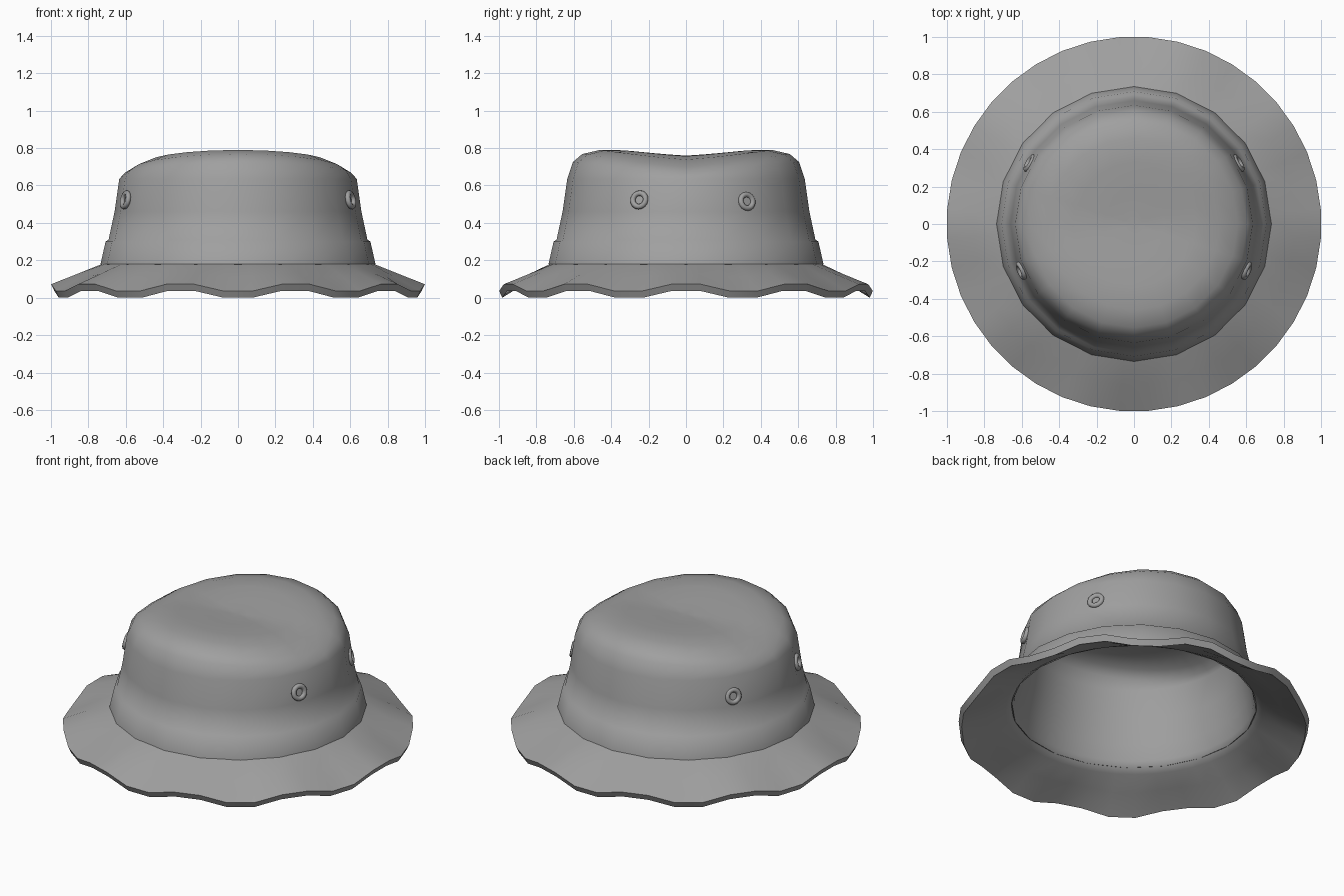
import bpy, bmesh, math
from mathutils import Vector

cube = bpy.data.objects.get("Cube")
if cube:
    bpy.data.objects.remove(cube, do_unlink=True)

cloth = bpy.data.materials.new("grey_cloth")
cloth.use_nodes = True
GREY = (0.35, 0.35, 0.35, 1)
cloth.diffuse_color = GREY
cloth.node_tree.nodes["Principled BSDF"].inputs["Base Color"].default_value = GREY


def finish(obj, angle):
    obj.data.materials.append(cloth)
    bpy.ops.object.select_all(action="DESELECT")
    obj.select_set(True)
    bpy.context.view_layer.objects.active = obj
    bpy.ops.object.shade_smooth_by_angle(angle=math.radians(angle))


def loft(name, profile, sides, offset, cap):
    """Lathe a profile of functions angle -> (radius, height).

    The ring at index cap is closed with a fan: -1 faces up, 0 faces down.
    """
    bm = bmesh.new()
    rings = []
    for point in profile:
        ring = []
        for i in range(sides):
            a = (i + offset) * math.tau / sides
            r, z = point(a)
            ring.append(bm.verts.new((r * math.cos(a), r * math.sin(a), z)))
        rings.append(ring)
    for low, high in zip(rings, rings[1:]):
        for i in range(sides):
            j = (i + 1) % sides
            bm.faces.new((low[i], low[j], high[j], high[i]))
    ring = rings[cap] if cap else rings[0][::-1]
    centre = bm.verts.new((0, 0, sum(v.co.z for v in ring) / sides))
    for i in range(sides):
        bm.faces.new((ring[i], ring[(i + 1) % sides], centre))
    mesh = bpy.data.meshes.new(name)
    bm.to_mesh(mesh)
    bm.free()
    obj = bpy.data.objects.new(name, mesh)
    bpy.context.collection.objects.link(obj)
    return obj


def flat(r, z):
    return lambda a: (r, z)


def creased(r, side_z, end_z, drop=0.0):
    """Crown ring whose height differs between the sides and front/back."""
    return lambda a: (r, side_z + (end_z - side_z) * abs(math.sin(a)) ** 1.2 - drop)


def wavy(r, z, height):
    """Brim ring with ten waves, low at the front and back."""
    return lambda a: (r, z + height * (0.5 + 0.5 * math.cos(10 * a) / math.cos(math.pi / 4)))


# Crown: sweatband, ledge, walls and pinched top
top = [(0.605, 0.668, 0.725), (0.555, 0.698, 0.768), (0.46, 0.738, 0.79),
       (0.33, 0.757, 0.788), (0.16, 0.76, 0.771), (0.05, 0.759, 0.762)]
walls = [(0.692, 0.31), (0.66, 0.46), (0.635, 0.635)]
crown = [flat(0.70, 0.165), flat(0.735, 0.18), flat(0.708, 0.30)]
crown += [flat(r, z) for r, z in walls]
crown += [creased(*row) for row in top]
finish(loft("crown", crown, 20, 0, -1), 65)

# Brim and lining: ceiling, inner walls, underside, rim and upper side
T = 0.025
brim = [creased(r - T * r, s, e, T) for r, s, e in reversed(top)]
brim += [flat(r - T, z - T / 2) for r, z in reversed(walls)]
brim += [flat(0.685, 0.2), flat(0.70, 0.168), flat(0.735, 0.142),
         wavy(0.85, 0.084, 0.016), wavy(0.985, 0.0, 0.036),
         wavy(1.002, 0.036, 0.036), wavy(0.86, 0.112, 0.016),
         flat(0.725, 0.182), flat(0.69, 0.195)]
finish(loft("brim_and_lining", brim, 40, 0.5, 0), 48)

# Eyelets: two on each side of the crown
for side, label in ((1, "left"), (-1, "right")):
    for x, y, z, place in ((0.557, 0.325, 0.515, "back"), (0.602, -0.25, 0.523, "front")):
        axis = Vector((side * x, y, 0)).normalized() + Vector((0, 0, 0.22))
        bpy.ops.mesh.primitive_torus_add(
            major_segments=16, minor_segments=8, major_radius=0.037,
            minor_radius=0.015, location=(side * x, y, z),
            rotation=axis.to_track_quat("Z", "Y").to_euler())
        eyelet = bpy.context.object
        eyelet.name = f"{label}_{place}_eyelet"
        finish(eyelet, 60)
